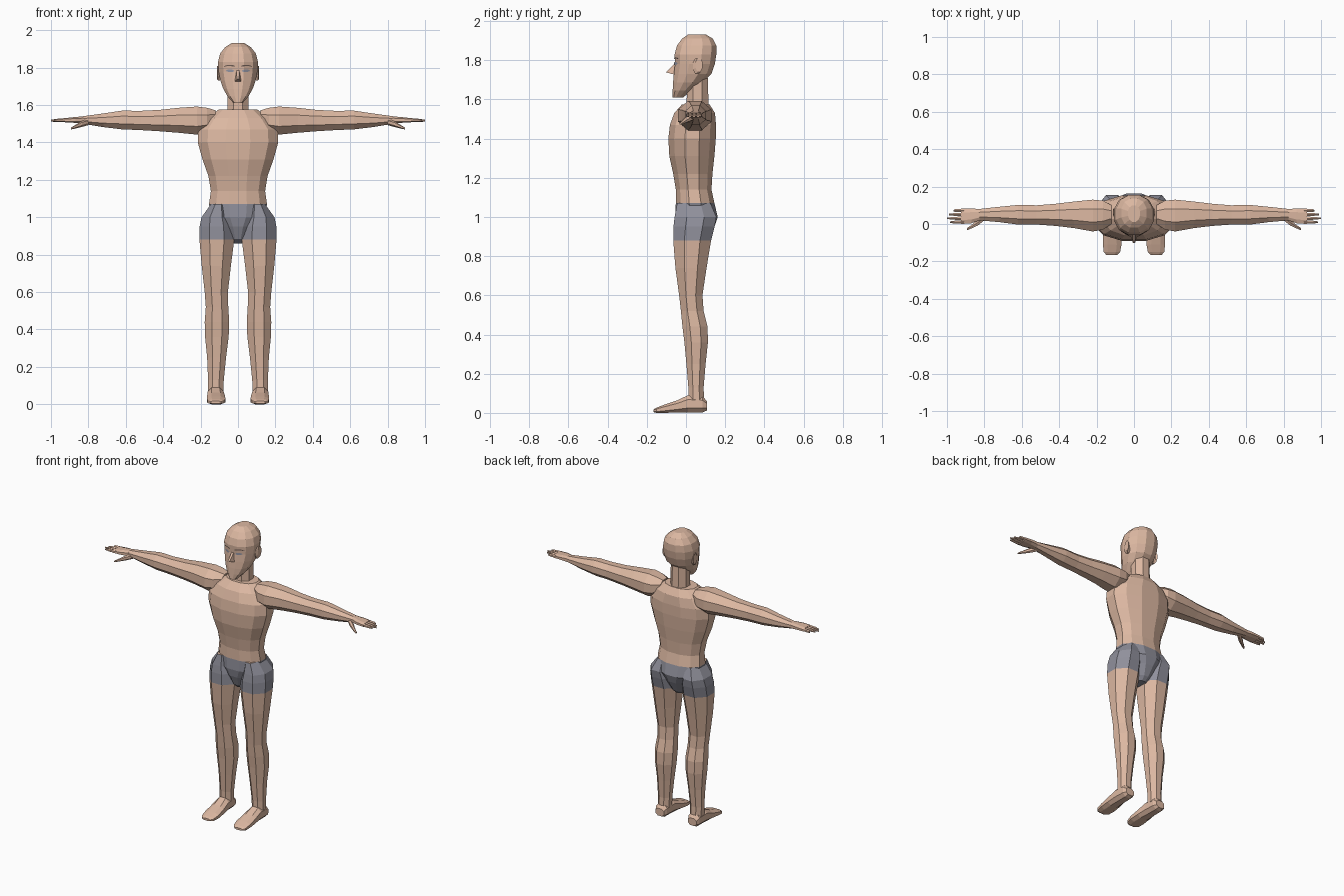
import bpy, bmesh, math
from mathutils import Vector
from mathutils.bvhtree import BVHTree


def material(name, rgb):
    m = bpy.data.materials.new(name)
    m.diffuse_color = (*rgb, 1)
    return m


SKIN = material("skin", (0.72, 0.48, 0.36))
SHORTS = material("grey shorts", (0.28, 0.28, 0.33))
BROW = material("dark brow", (0.16, 0.11, 0.09))
EYE = material("eye grey", (0.30, 0.31, 0.38))


def finish(name, bm, mats, mirror=False, rule=None):
    bmesh.ops.recalc_face_normals(bm, faces=bm.faces)
    if rule:
        for f in bm.faces:
            f.material_index = rule(f.calc_center_median())
    me = bpy.data.meshes.new(name)
    bm.to_mesh(me)
    bm.free()
    ob = bpy.data.objects.new(name, me)
    bpy.context.collection.objects.link(ob)
    for m in mats:
        me.materials.append(m)
    if mirror:
        ob.modifiers.new("Mirror", 'MIRROR')
    return ob


def loft(name, axis, rings, n=8, power=1.0, mats=(SKIN,), mirror=False, rule=None):
    """Faceted tube along an axis; each ring is (position, a0, a1, b0, b1)."""
    bm = bmesh.new()
    loops = []
    k = math.cos(math.pi / n)
    for t, a0, a1, b0, b1 in rings:
        loop = []
        for i in range(n):
            ang = 2 * math.pi * (i + 0.5) / n
            c, s = math.cos(ang) / k, math.sin(ang) / k
            c = math.copysign(abs(c) ** power, c)
            s = math.copysign(abs(s) ** power, s)
            a = (a0 + a1) / 2 + c * (a1 - a0) / 2
            b = (b0 + b1) / 2 + s * (b1 - b0) / 2
            co = {'x': (t, a, b), 'y': (a, t, b), 'z': (a, b, t)}[axis]
            loop.append(bm.verts.new(co))
        loops.append(loop)
    for p, q in zip(loops, loops[1:]):
        for i in range(n):
            j = (i + 1) % n
            bm.faces.new((p[i], p[j], q[j], q[i]))
    bm.faces.new(loops[0])
    bm.faces.new(loops[-1])
    return finish(name, bm, mats, mirror, rule)


def body_color(c):
    return 1 if 0.88 < c.z < 1.07 else 0


# Torso and pelvis
torso = [(0.86, .035, .01, .09), (0.885, .05, -.02, .115), (0.95, .09, -.045, .145),
         (1.0, .14, -.055, .162), (1.07, .155, -.052, .145), (1.14, .145, -.052, .13),
         (1.22, .158, -.065, .135), (1.31, .19, -.085, .145), (1.40, .215, -.09, .152),
         (1.47, .212, -.082, .153), (1.53, .165, -.06, .148), (1.575, .105, -.02, .12)]
loft("torso", 'z', [(z, -w, w, y0, y1) for z, w, y0, y1 in torso], 12, 0.9,
     (SKIN, SHORTS), rule=lambda c: 1 if c.z < 1.07 else 0)

# Legs with the shorts at the top
loft("leg", 'z', [
    (0.06, .078, .16, .012, .092), (0.13, .076, .16, .012, .09), (0.25, .064, .165, .002, .10),
    (0.36, .05, .176, -.008, .112), (0.44, .047, .178, -.018, .11), (0.52, .052, .172, -.026, .09),
    (0.60, .054, .178, -.035, .084), (0.74, .038, .194, -.054, .105),
    (0.88, .02, .206, -.065, .128), (0.95, .024, .205, -.064, .146),
    (1.0, .04, .195, -.058, .155), (1.07, .065, .145, -.045, .125)],
    8, 1.0, (SKIN, SHORTS), True, body_color)

# Feet
loft("foot", 'y', [
    (.106, .09, .15, .012, .06), (.085, .08, .16, .003, .085), (.01, .077, .162, .003, .09),
    (-.05, .07, .165, .002, .062), (-.11, .067, .166, 0, .042), (-.15, .074, .162, 0, .027),
    (-.165, .09, .148, .004, .018)], 8, 0.8, mirror=True)

# Arms
loft("arm", 'x', [
    (.12, .0, .10, 1.50, 1.572), (.165, -.03, .125, 1.455, 1.585), (.22, -.04, .13, 1.442, 1.592),
    (.32, -.022, .12, 1.452, 1.585), (.42, -.01, .108, 1.46, 1.574), (.52, -.003, .10, 1.466, 1.569),
    (.62, -.003, .102, 1.47, 1.57), (.72, .01, .092, 1.482, 1.555), (.83, .02, .08, 1.5, 1.54)],
    8, mirror=True)

# Hands
loft("palm", 'x', [(.825, .02, .08, 1.5, 1.54), (.87, .004, .083, 1.505, 1.536),
                   (.925, .0, .082, 1.507, 1.53)], 8, 0.8, mirror=True)
for i, tip in enumerate((.985, 1.0, .99, .965)):
    y = .01 + .0205 * i
    loft("finger", 'x', [(.91, y - .009, y + .009, 1.51, 1.529),
                         (.955, y - .008, y + .008, 1.51, 1.527),
                         (tip, y - .004, y + .004, 1.512, 1.521)], 6, mirror=True)
loft("thumb", 'x', [(.80, .02, .05, 1.495, 1.523), (.835, -.008, .024, 1.485, 1.513),
                    (.865, -.022, -.002, 1.477, 1.495), (.893, -.034, -.022, 1.47, 1.479)],
     6, mirror=True)

# Neck
loft("neck", 'z', [(1.52, -.065, .065, -.005, .12), (1.58, -.056, .056, .003, .115),
                   (1.74, -.056, .056, .008, .11)], 8)

# Head
skull = [(1.61, .024, -.07, -.015), (1.645, .055, -.068, .03), (1.685, .078, -.066, .085),
         (1.73, .094, -.062, .13), (1.78, .104, -.056, .147), (1.83, .107, -.058, .155),
         (1.875, .096, -.046, .155), (1.91, .068, -.02, .137), (1.932, .032, .012, .10)]
head = loft("head", 'z', [(z, -w, w, y0, y1) for z, w, y0, y1 in skull], 12, 0.92)

# Nose
bm = bmesh.new()
v = [bm.verts.new(p) for p in ((-.008, -.05, 1.79), (.008, -.05, 1.79), (-.019, -.055, 1.725),
                               (.019, -.055, 1.725), (-.006, -.102, 1.738), (.006, -.102, 1.738))]
for f in ((0, 1, 5, 4), (0, 4, 2), (1, 3, 5), (2, 4, 5, 3), (0, 2, 3, 1)):
    bm.faces.new([v[i] for i in f])
finish("nose", bm, (SKIN,))

# Ears
loft("ear", 'x', [(.085, .045, .075, 1.735, 1.795), (.106, .035, .078, 1.73, 1.808),
                  (.113, .048, .085, 1.74, 1.81)], 8, mirror=True)

# Eyes, brows and mouth laid on the face
tree = BVHTree.FromPolygons([p.co.copy() for p in head.data.vertices],
                            [tuple(p.vertices) for p in head.data.polygons])


def face_strip(name, columns, mat):
    """Thin strip projected on the face; each column is (x, low z, high z)."""
    bm = bmesh.new()
    cols = []
    for x, z0, z1 in columns:
        col = []
        for z in (z0, z1):
            hit = tree.ray_cast(Vector((x, -1, z)), Vector((0, 1, 0)))[0]
            col.append(bm.verts.new((x, hit.y - .004, z)))
        cols.append(col)
    for p, q in zip(cols, cols[1:]):
        bm.faces.new((p[0], q[0], q[1], p[1]))
    finish(name, bm, (mat,), True)


face_strip("eye", [(.022, 1.781, 1.784), (.032, 1.776, 1.79), (.05, 1.776, 1.791),
                   (.064, 1.782, 1.785)], EYE)
face_strip("eyebrow", [(.018, 1.804, 1.811), (.03, 1.807, 1.815), (.055, 1.809, 1.815),
                       (.075, 1.804, 1.808)], BROW)
